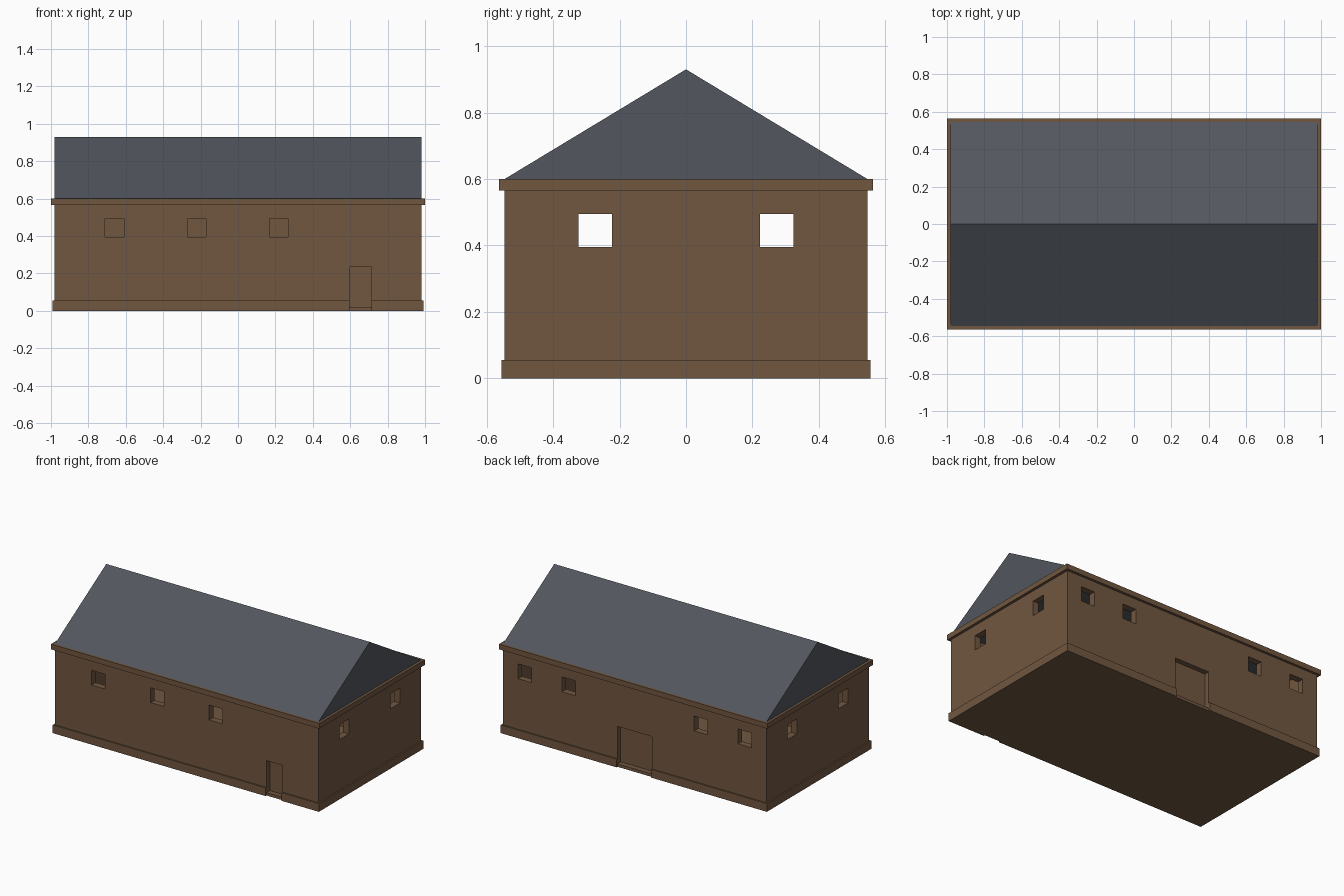
import bpy, bmesh
from mathutils import Vector

if "Cube" in bpy.data.objects:
    bpy.data.objects.remove(bpy.data.objects["Cube"])

def material(name, rgb):
    m = bpy.data.materials.new(name)
    m.diffuse_color = (*rgb, 1)
    m.use_nodes = True
    m.node_tree.nodes["Principled BSDF"].inputs["Base Color"].default_value = m.diffuse_color
    return m

BRICK = material("brown_wall", (0.165, 0.095, 0.052))
SLATE = material("slate_roof", (0.085, 0.095, 0.112))

WX, WY, H = 0.982, 0.546, 0.6    # wall half sizes and height
T, FLOOR, RECESS = 0.045, 0.02, 0.035

def finish(name, bm, mat):
    bmesh.ops.recalc_face_normals(bm, faces=bm.faces)
    me = bpy.data.meshes.new(name)
    bm.to_mesh(me)
    bm.free()
    ob = bpy.data.objects.new(name, me)
    me.materials.append(mat)
    bpy.context.collection.objects.link(ob)
    return ob

def box(name, lo, hi, mat=BRICK):
    bm = bmesh.new()
    bmesh.ops.create_cube(bm, size=1)
    lo, hi = Vector(lo), Vector(hi)
    for v in bm.verts:
        v.co = (lo + hi) / 2 + v.co * (hi - lo)
    return finish(name, bm, mat)

def cut(ob, lo, hi):
    cutter = box("cutter", lo, hi)
    cutter.hide_render = True
    mod = ob.modifiers.new("cut", 'BOOLEAN')
    mod.operation, mod.solver, mod.object = 'DIFFERENCE', 'EXACT', cutter
    bpy.context.view_layer.objects.active = ob
    bpy.ops.object.modifier_apply(modifier=mod.name)
    bpy.data.objects.remove(cutter)

def ring(name, hx, hy, z0, z1):
    ob = box(name, (-hx, -hy, z0), (hx, hy, z1))
    cut(ob, (-WX, -WY, z0 - 0.1), (WX, WY, z1 + 0.1))
    return ob

# Hollow wall shell with a floor
walls = box("walls", (-WX, -WY, 0), (WX, WY, H))
cut(walls, (-WX + T, -WY + T, FLOOR), (WX - T, WY - T, H + 0.2))

# Windows: three in front, four behind, two through each end
Z0, Z1, R = 0.395, 0.495, 0.05
for side, xs in ((-1, (-0.66, -0.22, 0.218)), (1, (-0.82, -0.493, 0.493, 0.82))):
    for x in xs:
        y = side * WY
        cut(walls, (x - R, y - 0.1, Z0), (x + R, y + 0.1, Z1))
for y in (-0.273, 0.273):
    cut(walls, (-1.2, y - R, Z0), (1.2, y + R, Z1))

# Plinth and eaves bands around the walls
plinth = ring("plinth", 0.992, 0.556, 0, 0.055)
ring("eaves_band", 1.0, 0.563, 0.565, H)

# Recessed doors, with the plinth interrupted in front of them
for side, x0, x1, top in ((-1, 0.595, 0.715, 0.235), (1, -0.13, 0.13, 0.272)):
    ys = sorted((side * (WY - RECESS), side * (WY + 0.2)))
    cut(walls, (x0, ys[0], FLOOR), (x1, ys[1], top))
    cut(plinth, (x0, ys[0], -0.1), (x1, ys[1], 0.2))

# Gable roof: triangular profile extruded along x
bm = bmesh.new()
tri = bm.faces.new([bm.verts.new((-WX, y, z)) for y, z in ((-WY, H), (WY, H), (0, 0.93))])
ext = bmesh.ops.extrude_face_region(bm, geom=[tri], use_keep_orig=True)
bmesh.ops.translate(bm, vec=(2 * WX, 0, 0),
                    verts=[g for g in ext["geom"] if isinstance(g, bmesh.types.BMVert)])
finish("roof", bm, SLATE)
